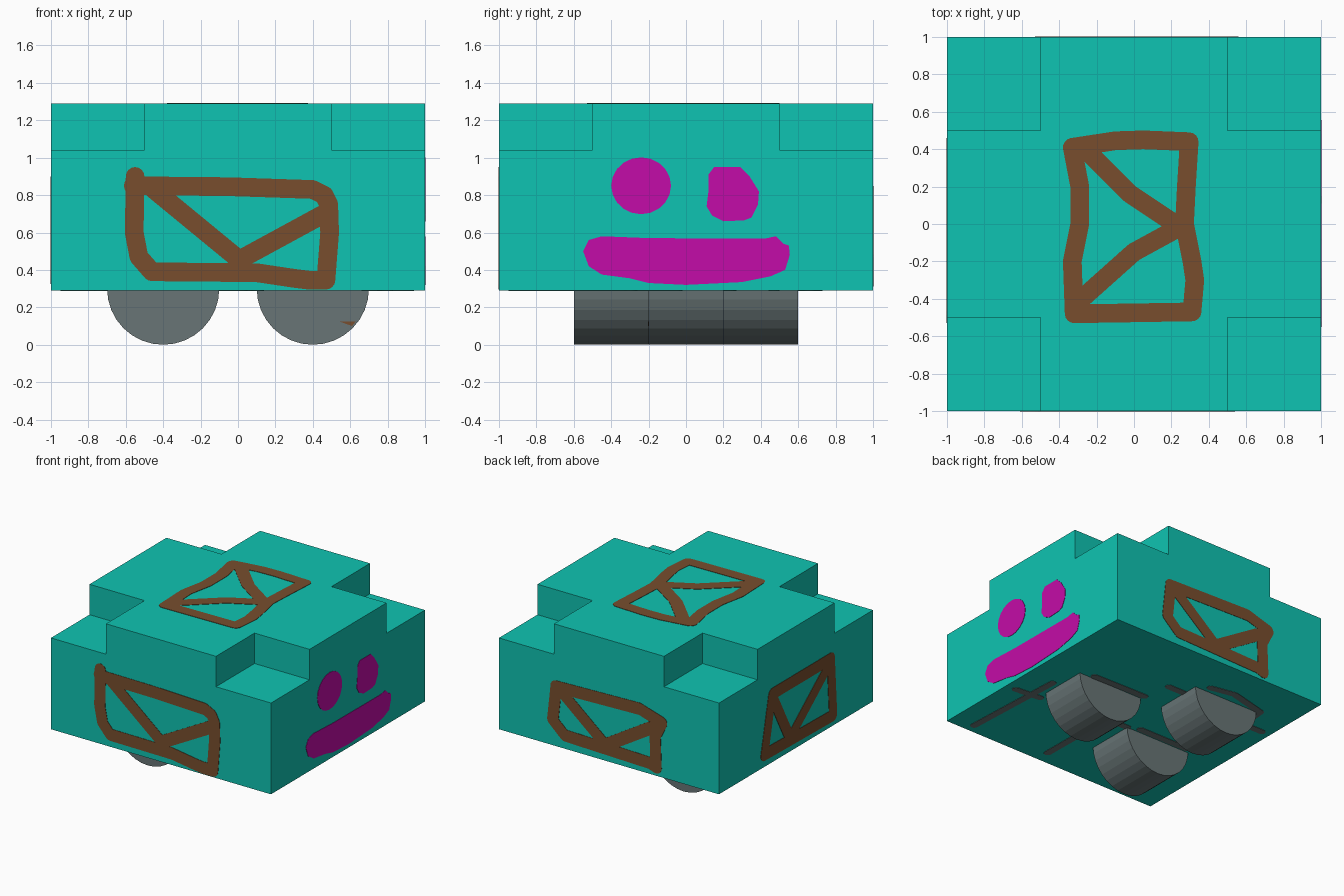
import bpy, bmesh, math
from mathutils import Vector

if "Cube" in bpy.data.objects:
    bpy.data.objects.remove(bpy.data.objects["Cube"])


def material(name, rgb):
    m = bpy.data.materials.new(name)
    m.diffuse_color = (*rgb, 1)
    m.use_nodes = True
    m.node_tree.nodes["Principled BSDF"].inputs["Base Color"].default_value = m.diffuse_color
    return m


TEAL = material("teal", (0.0048, 0.552, 0.445))
BROWN = material("brown", (0.188, 0.076, 0.027))
MAGENTA = material("magenta", (0.552, 0.0037, 0.392))
GREY = material("slate grey", (0.138, 0.178, 0.181))

Z0, LEDGE, TOP = 0.29, 1.04, 1.29


def add_mesh(name, bm, mat):
    me = bpy.data.meshes.new(name)
    bm.to_mesh(me)
    bm.free()
    me.materials.append(mat)
    ob = bpy.data.objects.new(name, me)
    bpy.context.collection.objects.link(ob)
    return ob


def painted(name, mat, origin, u_axis, v_axis, polys):
    """Thin plates lying on a flat side; polys are lists of (u, v) points."""
    o, u, v = Vector(origin), Vector(u_axis), Vector(v_axis)
    n = u.cross(v)
    bm = bmesh.new()
    for poly in polys:
        lo = [bm.verts.new(o + u * a + v * b - n * 0.002) for a, b in poly]
        hi = [bm.verts.new(o + u * a + v * b + n * 0.003) for a, b in poly]
        bm.faces.new(hi)
        bm.faces.new(lo[::-1])
        for i in range(len(poly)):
            j = (i + 1) % len(poly)
            bm.faces.new((lo[i], lo[j], hi[j], hi[i]))
    bmesh.ops.recalc_face_normals(bm, faces=bm.faces)
    return add_mesh(name, bm, mat)


def strokes(lines, width=0.1):
    """Round-ended brush strokes along each line of points."""
    out, r = [], width / 2
    for line in lines:
        for a, b in zip(line, line[1:]):
            ang = math.atan2(b[1] - a[1], b[0] - a[0])
            poly = []
            for c, start in ((b, ang - math.pi / 2), (a, ang + math.pi / 2)):
                for k in range(9):
                    t = start + math.pi * k / 8
                    poly.append((c[0] + r * math.cos(t), c[1] + r * math.sin(t)))
            out.append(poly)
    return out


def ellipse(cx, cy, rx, ry, n=20):
    return [(cx + rx * math.cos(math.tau * k / n), cy + ry * math.sin(math.tau * k / n))
            for k in range(n)]


# Body: low box, then everything but the four corners raised
bm = bmesh.new()
bmesh.ops.create_cube(bm, size=2)
for vert in bm.verts:
    vert.co.z = LEDGE if vert.co.z > 0 else Z0
for axis in ((1, 0, 0), (0, 1, 0)):
    for d in (-0.5, 0.5):
        bmesh.ops.bisect_plane(bm, geom=bm.verts[:] + bm.edges[:] + bm.faces[:],
                               plane_co=Vector(axis) * d, plane_no=axis)
raised = []
for f in bm.faces:
    c = f.calc_center_median()
    if f.normal.z > 0.9 and not (abs(c.x) > 0.5 and abs(c.y) > 0.5):
        raised.append(f)
res = bmesh.ops.extrude_face_region(bm, geom=raised)
bmesh.ops.translate(bm, vec=(0, 0, TOP - LEDGE),
                    verts=[g for g in res["geom"] if isinstance(g, bmesh.types.BMVert)])
left_over = [f for f in raised if f.is_valid]
if left_over:
    bmesh.ops.delete(bm, geom=left_over, context="FACES")
bmesh.ops.recalc_face_normals(bm, faces=bm.faces)
add_mesh("body", bm, TEAL)

# Three wheels: one in the middle at the face end, two at the other end
for name, x, y in (("face_end_wheel", 0.4, 0), ("tail_wheel_back", -0.4, 0.4),
                   ("tail_wheel_front", -0.4, -0.4)):
    bpy.ops.mesh.primitive_cylinder_add(vertices=32, radius=0.3, depth=0.4,
                                        location=(x, y, 0.3),
                                        rotation=(math.pi / 2, 0, 0))
    wheel = bpy.context.object
    wheel.name = name
    wheel.data.materials.append(GREY)

# Brown frames painted on the sides and the top
painted("front_frame", BROWN, (0, -1, 0), (1, 0, 0), (0, 0, 1), strokes([
    [(-.55, .9), (-.555, .6), (-.53, .47), (-.46, .39), (.1, .385), (.3, .355), (.38, .345),
     (.47, .345), (.49, .6), (.485, .75), (.46, .8), (.4, .83), (-.05, .845), (-.56, .85)],
    [(-.45, .83), (0, .46)], [(.46, .7), (0, .45)]]))
painted("back_frame", BROWN, (0, 1, 0), (-1, 0, 0), (0, 0, 1), strokes([
    [(-.48, .77), (-.51, .5), (-.4, .40), (.37, .38), (.43, .36), (.42, .62), (.48, .74),
     (.28, .8), (-.48, .78)],
    [(-.43, .75), (-.03, .42)], [(.38, .67), (-.03, .42)]]))
painted("left_frame", BROWN, (-1, 0, 0), (0, -1, 0), (0, 0, 1), strokes([
    [(-.31, .85), (-.41, .39), (.48, .375), (.45, .85), (-.31, .85)],
    [(-.31, .83), (-.08, .4)], [(.43, .81), (-.08, .4)]]))
painted("top_frame", BROWN, (0, 0, TOP), (1, 0, 0), (0, 1, 0), strokes([
    [(-.33, .41), (-.1, .445), (.05, .45), (.295, .44), (.28, .2), (.27, 0), (.31, -.2),
     (.325, -.3), (.31, -.47), (0, -.475), (-.32, -.48), (-.33, -.2), (-.29, 0),
     (-.29, .2), (-.33, .41)],
    [(-.26, .4), (-.02, .16), (.22, 0)], [(.22, -.03), (0, -.15), (-.28, -.4)]], 0.1))

# Paint fleck on the wheel end
painted("wheel_fleck", BROWN, (0, -0.2, 0), (1, 0, 0), (0, 0, 1),
        [[(.54, .125), (.61, .1), (.63, .125)]])

# Face: two eyes and a wide mouth
painted("face_eyes", MAGENTA, (1, 0, 0), (0, 1, 0), (0, 0, 1), [
    ellipse(-.24, .85, .16, .152),
    [(.12, .91), (.15, .95), (.29, .95), (.34, .9), (.39, .82), (.385, .75), (.35, .68),
     (.31, .665), (.2, .66), (.14, .69), (.11, .74), (.12, .82)][::-1]])
painted("face_mouth", MAGENTA, (1, 0, 0), (0, 1, 0), (0, 0, 1), [
    [(-.55, .5), (-.52, .56), (-.45, .58), (-.2, .57), (.42, .567), (.48, .58), (.52, .54),
     (.55, .53), (.555, .48), (.53, .4), (.45, .365), (.3, .335), (0, .32), (-.2, .33),
     (-.3, .355), (-.45, .375), (-.52, .42)][::-1]])

# Grey smears under the body around the wheels
painted("underside_smears", GREY, (0, 0, Z0), (1, 0, 0), (0, -1, 0), strokes([
    [(.8, .92), (.76, .05)], [(.91, .3), (.69, .28)], [(.11, .88), (.1, .3)],
    [(.58, -.23), (.1, -.24)], [(.05, -.47), (-.15, -.47)],
    [(-.2, -.66), (-.4, -.7), (-.72, -.62), (-.74, -.35)], [(-.74, -.4), (-.92, -.4)],
    [(.02, .2), (-.1, .2)], [(-.2, .16), (-.65, .16)]], 0.06))
